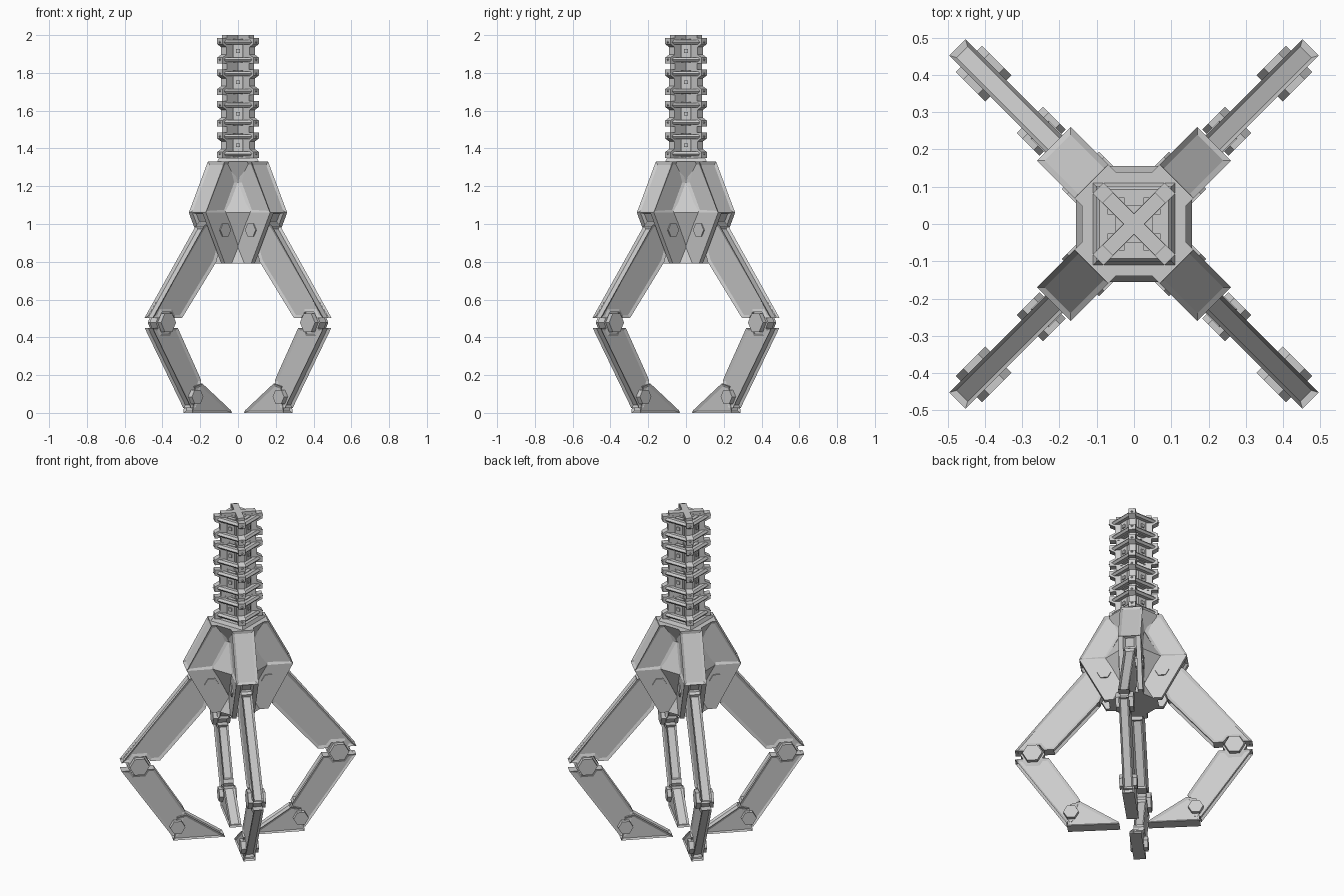
import bpy, bmesh, math
from mathutils import Matrix, Vector

if "Cube" in bpy.data.objects:
    bpy.data.objects.remove(bpy.data.objects["Cube"])

DIAGONALS = [math.radians(45 + 90 * k) for k in range(4)]


def finish(name, bm):
    me = bpy.data.meshes.new(name)
    bm.to_mesh(me)
    bm.free()
    ob = bpy.data.objects.new(name, me)
    bpy.context.collection.objects.link(ob)
    return ob


def prism(name, profile, s0, s1, angle, cap=None, sides=(), groove=(0.01, 0.008)):
    """Extrude an (r, z) profile sideways from s0 to s1, then turn it round z.
    cap = (width, depth) of the recessed panel; sides = edges to groove."""
    bm = bmesh.new()
    a = [bm.verts.new((r, s0, z)) for r, z in profile]
    b = [bm.verts.new((r, s1, z)) for r, z in profile]
    n = len(profile)
    caps = [bm.faces.new(a), bm.faces.new(b[::-1])]
    quads = [bm.faces.new((a[i], b[i], b[(i + 1) % n], a[(i + 1) % n])) for i in range(n)]
    bmesh.ops.recalc_face_normals(bm, faces=bm.faces)
    if cap:
        bmesh.ops.inset_individual(bm, faces=caps, thickness=cap[0], depth=-cap[1])
    if sides:
        bmesh.ops.inset_individual(bm, faces=[quads[i] for i in sides],
                                   thickness=groove[0], depth=-groove[1])
    bm.transform(Matrix.Rotation(angle, 4, 'Z'))
    return finish(name, bm)


def hexagon(r, z, radius):
    return [(r + radius * math.cos(math.radians(60 * i)),
             z + radius * math.sin(math.radians(60 * i))) for i in range(6)]


def lathe(name, sections, outline, closed=False):
    """Stack horizontal outlines: sections = (size, z)."""
    bm = bmesh.new()
    rings = [[bm.verts.new((*p, z)) for p in outline(a)] for a, z in sections]
    n = len(rings[0])
    pairs = list(zip(rings, rings[1:]))
    if closed:
        pairs.append((rings[-1], rings[0]))
    for lo, hi in pairs:
        for i in range(n):
            j = (i + 1) % n
            bm.faces.new((lo[i], lo[j], hi[j], hi[i]))
    if not closed:
        bm.faces.new(rings[0])
        bm.faces.new(rings[-1])
    bmesh.ops.recalc_face_normals(bm, faces=bm.faces)
    return finish(name, bm)


def square(a):
    return [(a, a), (-a, a), (-a, -a), (a, -a)]


def octagon(a, c=0.07):
    return [(a, -c), (a, c), (c, a), (-c, a), (-a, c), (-a, -c), (-c, -a), (c, -a)]


# Faceted core between the four housings
lathe("body_core", [(0.125, 0.79), (0.085, 0.89), (0.155, 1.06),
                    (0.085, 1.22), (0.14, 1.33)], octagon)
lathe("stem_collar", [(0.115, 1.32), (0.1, 1.35)], square)

for k, ang in enumerate(DIAGONALS):
    t = f"_{k + 1}"
    # Shoulder housing: panelled upper half, open lower half with two cheeks
    prism("housing_upper" + t,
          [(0.11, 1.33), (0.162, 1.33), (0.304, 1.06), (0.15, 1.06), (0.066, 1.22)],
          -0.064, 0.064, ang, cap=(0.018, 0.008), sides=[1], groove=(0.022, 0.008))
    for s in (-1, 1):
        prism("housing_cheek" + t,
              [(0.15, 1.06), (0.304, 1.06), (0.162, 0.79), (0.03, 0.79), (0.066, 0.89)],
              s * 0.037, s * 0.064, ang)
    prism("housing_lip" + t, [(0.1, 1.06), (0.304, 1.06), (0.27, 0.995), (0.1, 0.995)],
          -0.037, 0.037, ang, sides=[1], groove=(0.018, 0.012))
    prism("shoulder_bolt" + t, hexagon(0.163, 0.968, 0.04), -0.071, 0.071, ang)

    # Upper arm
    prism("upper_arm" + t,
          [(0.22, 1.03), (0.285, 0.99), (0.67, 0.502), (0.62, 0.502), (0.60, 0.535),
           (0.53, 0.535), (0.505, 0.502), (0.45, 0.502), (0.193, 0.80), (0.13, 0.98)],
          -0.031, 0.031, ang, cap=(0.018, 0.007), sides=[1, 7], groove=(0.014, 0.014))
    # Knee
    prism("knee_link" + t, hexagon(0.57, 0.478, 0.068), -0.024, 0.024, ang)
    prism("knee_bolt" + t, hexagon(0.57, 0.478, 0.056), -0.05, 0.05, ang)

    # Lower arm
    prism("lower_arm" + t,
          [(0.62, 0.45), (0.67, 0.45), (0.38, 0.025), (0.345, 0.03), (0.305, 0.17),
           (0.315, 0.19), (0.48, 0.45), (0.52, 0.45), (0.54, 0.42), (0.6, 0.42)],
          -0.029, 0.029, ang, cap=(0.016, 0.007), sides=[1, 5], groove=(0.013, 0.014))
    # Claw tip
    prism("claw" + t, [(0.3, 0.155), (0.355, 0.14), (0.375, 0.0), (0.08, 0.0), (0.085, 0.012)],
          -0.034, 0.034, ang, cap=(0.016, 0.007), sides=[1, 4], groove=(0.016, 0.01))
    prism("ankle_bolt" + t, hexagon(0.352, 0.085, 0.043), -0.05, 0.05, ang)

# Stem spine: crossed bars running the full height
for ang in DIAGONALS[:2]:
    prism("stem_spine", [(-0.1, 1.32), (0.1, 1.32), (0.1, 2.0), (-0.1, 2.0)],
          -0.019, 0.019, ang)

# Four vertebrae: notched corner fins, two square rings, bolted face plates
FIN = [(0, -0.068), (0.136, -0.068), (0.136, -0.036), (0.106, -0.02),
       (0.106, 0.02), (0.136, 0.036), (0.136, 0.068), (0, 0.068)]
for i in range(4):
    zc = 1.417 + 0.1665 * i
    for ang in DIAGONALS:
        prism("stem_fin", [(r, zc + z) for r, z in FIN], -0.02, 0.02, ang)
    for s in (-1, 1):
        zr = zc + s * 0.046
        lathe("stem_ring", [(0.07, zr - 0.012), (0.092, zr - 0.012), (0.102, zr),
                            (0.092, zr + 0.012), (0.07, zr + 0.012)], square, closed=True)
    for k in range(4):
        ang = k * math.pi / 2
        prism("stem_plate", [(0.05, zc - 0.062), (0.072, zc - 0.062),
                             (0.072, zc + 0.062), (0.05, zc + 0.062)], -0.026, 0.026, ang)
        prism("stem_stud", [(0.06, zc - 0.01), (0.08, zc - 0.01),
                            (0.08, zc + 0.01), (0.06, zc + 0.01)], -0.01, 0.01, ang)
